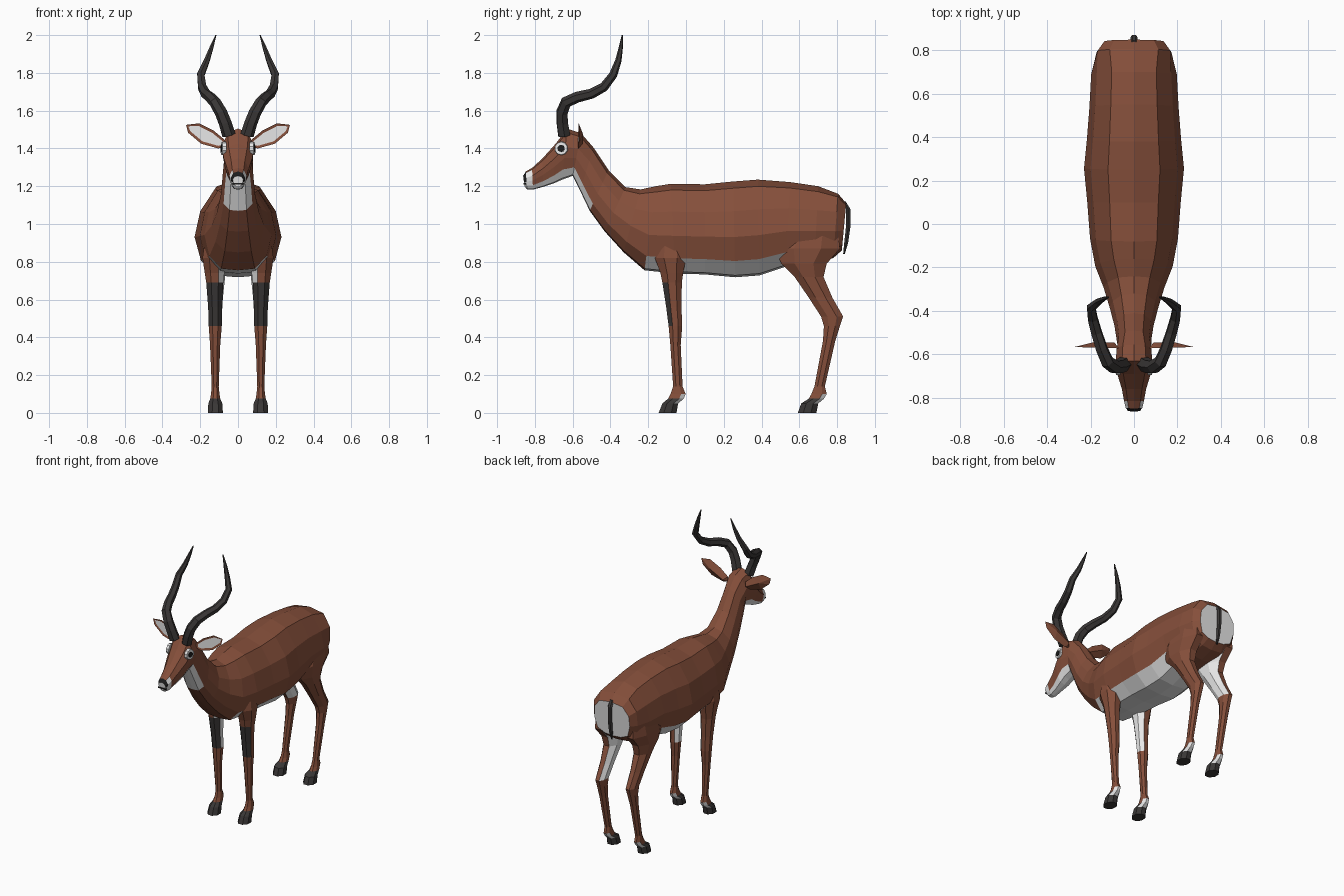
import bpy, bmesh, math
from mathutils import Vector

if "Cube" in bpy.data.objects:
    bpy.data.objects.remove(bpy.data.objects["Cube"])


def make_material(name, rgb):
    m = bpy.data.materials.new(name)
    m.diffuse_color = (*rgb, 1)
    m.use_nodes = True
    m.node_tree.nodes["Principled BSDF"].inputs["Base Color"].default_value = m.diffuse_color
    return m


BROWN, WHITE, DARK, BLACK = range(4)
MATS = [make_material("chestnut_coat", (0.235, 0.078, 0.043)),
        make_material("white_fur", (0.82, 0.82, 0.82)),
        make_material("charcoal", (0.042, 0.038, 0.037)),
        make_material("black", (0.012, 0.012, 0.012))]


def finish(name, bm):
    me = bpy.data.meshes.new(name)
    bm.to_mesh(me)
    bm.free()
    for m in MATS:
        me.materials.append(m)
    ob = bpy.data.objects.new(name, me)
    bpy.context.collection.objects.link(ob)
    return ob


def loft(name, rings, paint):
    """Skin closed rings; paint(ring, side, centre, normal) picks the colour."""
    bm = bmesh.new()
    vs = [[bm.verts.new(p) for p in r] for r in rings]
    n = len(vs[0])
    faces = []
    for i in range(len(vs) - 1):
        for j in range(n):
            k = (j + 1) % n
            faces.append((i, j, bm.faces.new((vs[i][j], vs[i][k], vs[i + 1][k], vs[i + 1][j]))))
    faces.append((-1, -1, bm.faces.new(vs[0])))
    faces.append((len(vs) - 1, -1, bm.faces.new(vs[-1])))
    bmesh.ops.recalc_face_normals(bm, faces=bm.faces[:])
    for i, j, f in faces:
        f.material_index = paint(i, j, f.calc_center_median(), f.normal)
    return finish(name, bm)


# Body, neck and head: one skin. Each ring is top y, z, bottom y, z, half width
TORSO = [(0, 0), (.5, .02), (.85, .17), (1, .42), (.87, .69), (.52, .93), (0, 1)]
RUMP = [(0, 0), (.45, .02), (.85, .12), (1, .42), (.97, .72), (.65, .95), (0, 1)]
HEAD = [(0, 0), (.45, .03), (.75, .2), (.92, .42), (1, .64), (.65, .92), (0, 1)]
BODY = [
    (.848, 1.11, .825, .86, .14, RUMP), (.805, 1.16, .78, .82, .172, RUMP),
    (.70, 1.20, .68, .79, .197, TORSO), (.55, 1.222, .53, .775, .205, TORSO),
    (.38, 1.235, .39, .728, .217, TORSO), (.25, 1.225, .26, .718, .23, TORSO),
    (.10, 1.21, .10, .733, .215, TORSO), (-.08, 1.213, -.06, .738, .202, TORSO),
    (-.16, 1.20, -.22, .755, .178, TORSO), (-.24, 1.183, -.33, .85, .14, TORSO),
    (-.32, 1.195, -.43, .96, .112, TORSO), (-.41, 1.285, -.51, 1.07, .09, TORSO),
    (-.49, 1.405, -.56, 1.175, .08, TORSO), (-.555, 1.48, -.60, 1.255, .079, HEAD),
    (-.63, 1.505, -.655, 1.235, .085, HEAD), (-.69, 1.425, -.70, 1.215, .076, HEAD),
    (-.76, 1.347, -.755, 1.197, .056, HEAD), (-.815, 1.297, -.81, 1.182, .046, HEAD),
    (-.848, 1.278, -.842, 1.184, .038, HEAD), (-.862, 1.255, -.855, 1.20, .028, HEAD)]


def body_ring(ty, tz, by, bz, w, prof):
    pts = prof + [(-x, t) for x, t in prof[-2:0:-1]]
    return [(x * w, by + (ty - by) * t, bz + (tz - bz) * t) for x, t in pts]


def paint_body(i, j, c, n):
    under = j in (0, 1, 10, 11)
    if i == -1:
        return WHITE                        # rump patch
    if i >= 18:
        return BLACK if c.z > 1.225 else WHITE   # nose
    if i == 17:
        return BROWN if j in (5, 6) else WHITE   # muzzle band
    if under and (3 <= i <= 7 or 12 <= i <= 16):
        return WHITE                        # belly, throat and jaw
    if i == 11 and under and c.z > 1.1:
        return WHITE
    return BROWN


loft("body", [body_ring(*r) for r in BODY], paint_body)

# Legs: each ring is z, front y, back y, inner x, outer x
FRONT = [(.95, -.15, -.01, .08, .17), (.82, -.165, .0, .065, .188), (.74, -.135, -.015, .072, .176),
         (.69, -.125, -.022, .078, .168), (.56, -.105, -.024, .084, .158), (.46, -.092, -.02, .086, .155),
         (.36, -.083, -.028, .094, .148), (.14, -.068, -.018, .102, .139), (.10, -.082, -.002, .098, .143),
         (.075, -.095, -.012, .094, .147), (.05, -.125, -.042, .083, .157), (.0, -.145, -.05, .08, .16)]
HIND = [(1.0, .56, .80, .07, .175), (.87, .47, .815, .055, .19), (.79, .505, .745, .06, .183),
        (.72, .575, .728, .068, .17), (.61, .65, .775, .08, .158), (.51, .715, .832, .086, .153),
        (.46, .73, .815, .09, .15), (.38, .725, .79, .096, .146), (.14, .68, .735, .102, .139),
        (.10, .664, .745, .098, .143), (.075, .65, .73, .094, .147), (.05, .61, .70, .083, .157),
        (.0, .592, .69, .08, .16)]


def leg_ring(s, z, y0, y1, x0, x1):
    pts = []
    for k in range(8):
        a = math.radians(22.5 + 45 * k)
        pts.append((s * ((x0 + x1) / 2 + math.cos(a) * 1.082 * (x1 - x0) / 2),
                    (y0 + y1) / 2 + math.sin(a) * 1.082 * (y1 - y0) / 2, z))
    return pts


for side, label in ((1, "left"), (-1, "right")):

    def hoof_and_heel(c, n):
        if c.z < .063 and (c.z < .04 or n.y < .3):
            return DARK
        return WHITE if c.z < .09 and n.y > .3 else None

    def paint_front(i, j, c, n):
        base = hoof_and_heel(c, n)
        if base is not None:
            return base
        if .45 < c.z < .69 and n.y < -.4:
            return DARK                     # shin stripe
        return WHITE if .5 < c.z < .9 and n.x * side < -.4 else BROWN

    def paint_hind(i, j, c, n):
        base = hoof_and_heel(c, n)
        if base is not None:
            return base
        return WHITE if .53 < c.z < .9 and n.x * side < -.4 else BROWN

    loft("front_leg_" + label, [leg_ring(side, *r) for r in FRONT], paint_front)
    loft("hind_leg_" + label, [leg_ring(side, *r) for r in HIND], paint_hind)

    # Ears: rimmed white front, ridged back
    outline = [(.07, 1.41), (.105, 1.40), (.195, 1.425), (.264, 1.483),
               (.275, 1.525), (.206, 1.533), (.127, 1.493), (.07, 1.445)]
    bm = bmesh.new()
    rim = [bm.verts.new((side * x, -.572 + .03 * (x - .07), z)) for x, z in outline]
    front = bm.faces.new(rim)
    ridge = [bm.verts.new((side * x, y, z)) for x, y, z in ((.09, -.545, 1.425), (.19, -.545, 1.475))]
    for k in range(8):
        a, b = rim[k], rim[(k + 1) % 8]
        if k in (1, 5):
            bm.faces.new((a, b, ridge[1], ridge[0]) if k == 1 else (a, b, ridge[1]))
            if k == 5:
                bm.faces.new((b, ridge[0], ridge[1]))
        else:
            bm.faces.new((a, b, ridge[1 if k in (2, 3, 4) else 0]))
    bmesh.ops.recalc_face_normals(bm, faces=bm.faces[:])
    bmesh.ops.inset_region(bm, faces=[front], thickness=.014, depth=-.003)
    front.material_index = WHITE
    finish("ear_" + label, bm)

    # Horns: tapering lyre-shaped tubes
    path = [(.048, -.645, 1.47, .036), (.068, -.655, 1.535, .034), (.09, -.657, 1.59, .033),
            (.122, -.635, 1.645, .031), (.148, -.575, 1.672, .029), (.172, -.50, 1.69, .027),
            (.19, -.435, 1.725, .025), (.197, -.385, 1.79, .022), (.165, -.358, 1.865, .017),
            (.14, -.345, 1.935, .011), (.117, -.337, 2.0, .003)]
    cu = bpy.data.curves.new("horn_" + label, 'CURVE')
    cu.dimensions = '3D'
    cu.bevel_depth = 1
    cu.bevel_resolution = 1
    cu.use_fill_caps = True
    sp = cu.splines.new('POLY')
    sp.points.add(len(path) - 1)
    sp.use_smooth = False
    for p, (x, y, z, r) in zip(sp.points, path):
        p.co = (side * x, y, z, 1)
        p.radius = r
    cu.materials.append(MATS[DARK])
    bpy.context.collection.objects.link(bpy.data.objects.new("horn_" + label, cu))

    # Eyes: white ring with a dark pupil
    for part, r, x, mat in (("eye_ring_", .038, .087, WHITE), ("pupil_", .021, .091, BLACK)):
        bm = bmesh.new()
        bmesh.ops.create_cone(bm, cap_ends=True, segments=10, radius1=r, radius2=r * .9, depth=.02)
        for f in bm.faces:
            f.material_index = mat
        ob = finish(part + label, bm)
        ob.location = (side * (x - .01), -.66, 1.4)
        ob.rotation_euler = Vector((side, -.15, .05)).to_track_quat('Z', 'Y').to_euler()

# Tail: slim dark strip down the rump patch
TAIL = [(.835, 1.12, .014), (.858, 1.08, .017), (.858, .98, .017), (.848, .90, .015), (.836, .84, .006)]
loft("tail", [[(w * math.cos(k * math.pi / 3), y + w * .8 * math.sin(k * math.pi / 3), z)
               for k in range(6)] for y, z, w in TAIL],
     lambda i, j, c, n: DARK)

# Mouth: thin dark plate across the muzzle
bm = bmesh.new()
bmesh.ops.create_cube(bm, size=1)
for v in bm.verts:
    v.co = (v.co.x * .06, -.853 + v.co.y * .016, 1.212 + v.co.z * .008)
for f in bm.faces:
    f.material_index = BLACK
finish("mouth", bm)
